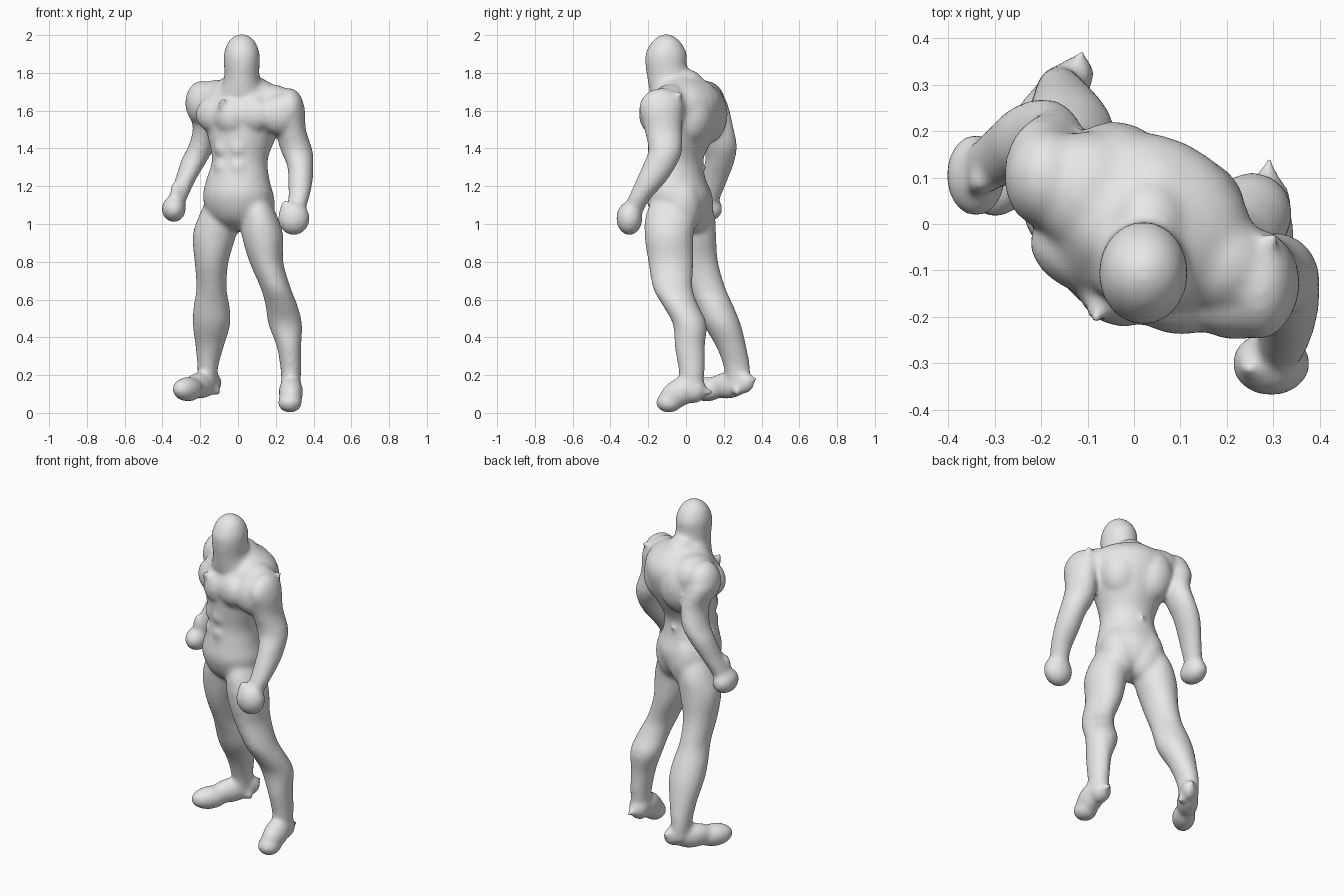
import bpy
import bmesh
import math
from mathutils import Matrix, Vector

# All body measurements below are in hundredths of a unit
UNIT = 0.01
SIDES = 24
STEPS = 4
TORSO_YAW = -25
RIGHT_FOOT_YAW = -35

default_cube = bpy.data.objects.get("Cube")
if default_cube:
    bpy.data.objects.remove(default_cube, do_unlink=True)

bm = bmesh.new()


def blend(before, start, end, after, t):
    """Smooth interpolation between two cross-sections."""
    return [
        b + 0.5 * t * (c - a + t * (2 * a - 5 * b + 4 * c - d + t * (3 * (b - c) + d - a)))
        for a, b, c, d in zip(before, start, end, after)
    ]


def loft(sections, yaw=0):
    """Closed tube through elliptical sections given as x, y, z, half width, half depth."""
    padded = [sections[0]] + sections + [sections[-1]]
    smooth = []
    for i in range(len(sections) - 1):
        for step in range(STEPS):
            smooth.append(blend(*padded[i:i + 4], step / STEPS))
    smooth.append(sections[-1])
    turn = Matrix.Rotation(math.radians(yaw), 3, 'Z')
    rings = []
    for x, y, z, width, depth in smooth:
        ring = []
        for k in range(SIDES):
            angle = math.tau * k / SIDES
            offset = turn @ Vector((width * math.cos(angle), depth * math.sin(angle), 0))
            ring.append(bm.verts.new((Vector((x, y, z)) + offset) * UNIT))
        rings.append(ring)
    for lower, upper in zip(rings, rings[1:]):
        for k in range(SIDES):
            n = (k + 1) % SIDES
            bm.faces.new((lower[k], lower[n], upper[n], upper[k]))
    bm.faces.new(rings[0][::-1])
    bm.faces.new(rings[-1])


def bulge(centre, radii, yaw=0, tilt=0):
    """Ellipsoid mass for a muscle, hand or foot."""
    matrix = (Matrix.Translation(Vector(centre) * UNIT)
              @ Matrix.Rotation(math.radians(yaw), 4, 'Z')
              @ Matrix.Rotation(math.radians(tilt), 4, 'X')
              @ Matrix.Diagonal((*[r * UNIT for r in radii], 1)))
    bmesh.ops.create_uvsphere(bm, u_segments=SIDES, v_segments=SIDES // 2,
                              radius=1, matrix=matrix)


def muscle_pair(side, depth, height, radii, origin=(3, 0)):
    """Mirrored pair of masses in the turned frame of the torso."""
    turn = Matrix.Rotation(math.radians(TORSO_YAW), 3, 'Z')
    for sign in (-1, 1):
        place = turn @ Vector((sign * side, depth, 0))
        bulge((place.x + origin[0], place.y + origin[1], height), radii, TORSO_YAW)


def spur(base, direction, length):
    """Small pointed ridge standing out of the surface."""
    axis = Vector(direction).normalized()
    turn = axis.to_track_quat('Z', 'Y').to_matrix().to_4x4()
    middle = (Vector(base) + axis * length / 2) * UNIT
    bmesh.ops.create_cone(bm, cap_ends=True, segments=8, radius1=3 * UNIT,
                          radius2=0.8 * UNIT, depth=length * UNIT,
                          matrix=Matrix.Translation(middle) @ turn)


# Torso
loft([
    (0, -2, 96, 4, 4),
    (0, -3, 103, 15, 13),
    (0, -4, 114, 19, 17),
    (0, -5, 124, 17, 15),
    (1, -5, 134, 15, 14),
    (2, -3, 145, 18, 17),
    (3, -1, 156, 22, 19),
    (3, 0, 165, 23, 19),
    (3, 0, 172, 19, 15),
    (2, -3, 178, 9, 9),
], TORSO_YAW)

# Chest, back, belly and seat muscles
muscle_pair(10, -12, 158, (12, 8, 10))
muscle_pair(9, 7, 158, (12, 12, 16), (1, 0))
muscle_pair(7, 6, 110, (11, 10, 16), (0, -4))
for height in (120, 130, 140):
    muscle_pair(4, -12, height, (5, 4, 5), (1, -4))
bulge((-3, -13, 157), (10, 9, 11), TORSO_YAW)

# Slopes from the neck to both shoulders
bulge((3, 0, 173), (9, 10, 9))
bulge((4, 4, 169), (11, 12, 8))
bulge((-10, 7, 165.5), (13, 13, 11), TORSO_YAW)
bulge((18, -8, 163), (13, 11, 11), TORSO_YAW)
bulge((22, -16, 158), (11, 9, 11))

# Neck and head
loft([
    (2, -6, 168, 13, 13),
    (2, -9, 177, 9.5, 11.5),
    (2, -10.5, 184, 9.5, 11),
    (2, -10.5, 190, 9.5, 11),
    (2, -10.5, 196, 7.5, 8),
    (2, -10.5, 199.5, 4, 4),
    (2, -10.5, 200.5, 1, 1),
])

# Left arm and hand
loft([
    (25, -11, 171, 4, 5),
    (27, -13, 163, 8, 11),
    (28, -12, 150, 8, 10),
    (31, -11, 139, 8.5, 9),
    (33, -14, 131, 7, 9),
    (33, -19, 122, 6.5, 8),
    (32, -25, 113, 5.5, 6),
    (30, -28, 106, 5, 5),
])
bulge((29.5, -30, 103), (8.5, 7, 9))
bulge((25, -30, 107), (3, 3, 6), 0, 15)
bulge((27, -13, 161), (8, 12, 11))

# Right arm and hand
loft([
    (-18, 10, 173, 5, 6),
    (-20, 11, 164, 8, 11),
    (-17, 15, 152, 7, 10),
    (-19, 18, 142, 7, 9),
    (-23, 18, 134, 7, 8),
    (-28, 15, 123, 5.5, 7),
    (-33, 12, 111, 5, 5),
])
bulge((-34, 10.5, 108), (6.5, 9, 7))
bulge((-33, 9, 116), (3, 3, 7))
bulge((-19, 10, 164), (9, 11, 12))

# Left leg
loft([
    (8, -7, 118, 6, 8),
    (11, -8, 106, 9, 13),
    (13, -9, 94, 11, 13),
    (15, -8, 80, 9, 12),
    (20, -7, 66, 8, 10.5),
    (23, -3, 57, 8.5, 9.5),
    (25, 2, 47, 9, 9),
    (27, 2, 35, 6.5, 8),
    (28, 3, 23, 5.5, 7),
    (28, 3, 12, 5, 6),
])

# Left foot
bulge((28, 4, 12), (6, 7, 7))
bulge((28, -3, 11), (6.5, 12, 7.5), 0, 28)
bulge((27.5, -9, 5.5), (6.5, 7, 5.5))

# Right leg
loft([
    (-6, 1, 118, 8, 8),
    (-10, 3, 106, 10, 12),
    (-12.5, 4, 94, 11.5, 12),
    (-14, 6, 80, 9, 11),
    (-14, 11, 66, 8, 10),
    (-14, 15, 57, 9.5, 10),
    (-14, 19, 47, 10, 10),
    (-15, 24, 35, 7.5, 8),
    (-16, 27, 24, 5.5, 7),
    (-16, 28, 14, 5, 6),
])

# Right foot
bulge((-14, 30, 16), (4.5, 7, 6), RIGHT_FOOT_YAW)
bulge((-20, 22, 14.5), (6, 12, 7), RIGHT_FOOT_YAW)
bulge((-26.5, 11, 12.5), (6.5, 11, 6.5), RIGHT_FOOT_YAW)

# Ragged spurs on shoulder, chest, back and heels
spur((28, -5, 167), (1, 1, 1), 5)
spur((-8, -18, 163), (0, -1, 1), 5)
spur((2, 6, 130), (0, 1, 0), 5)
spur((29, 8, 11), (0, 1, 0), 7)
spur((-13, 33, 18), (1, 2, 0), 5)
spur((-12, 27, 12), (1, 0, -1), 4)

# Fuse all masses into one skin
bmesh.ops.recalc_face_normals(bm, faces=bm.faces)
mesh = bpy.data.meshes.new("muscular_figure")
bm.to_mesh(mesh)
bm.free()
figure = bpy.data.objects.new("muscular_figure", mesh)
bpy.context.collection.objects.link(figure)
bpy.ops.object.select_all(action='DESELECT')
figure.select_set(True)
bpy.context.view_layer.objects.active = figure

fuse = figure.modifiers.new("fuse", 'REMESH')
fuse.mode = 'VOXEL'
fuse.voxel_size = 0.011
soften = figure.modifiers.new("soften", 'SMOOTH')
soften.factor = 0.5
soften.iterations = 16
for name in ("fuse", "soften"):
    bpy.ops.object.modifier_apply(modifier=name)

# Plain grey skin
grey = bpy.data.materials.new("plain_grey")
grey.use_nodes = True
colour = (0.8, 0.8, 0.8, 1)
grey.diffuse_color = colour
shader = next(n for n in grey.node_tree.nodes if n.type == 'BSDF_PRINCIPLED')
shader.inputs["Base Color"].default_value = colour
figure.data.materials.clear()
figure.data.materials.append(grey)
bpy.ops.object.shade_smooth()
